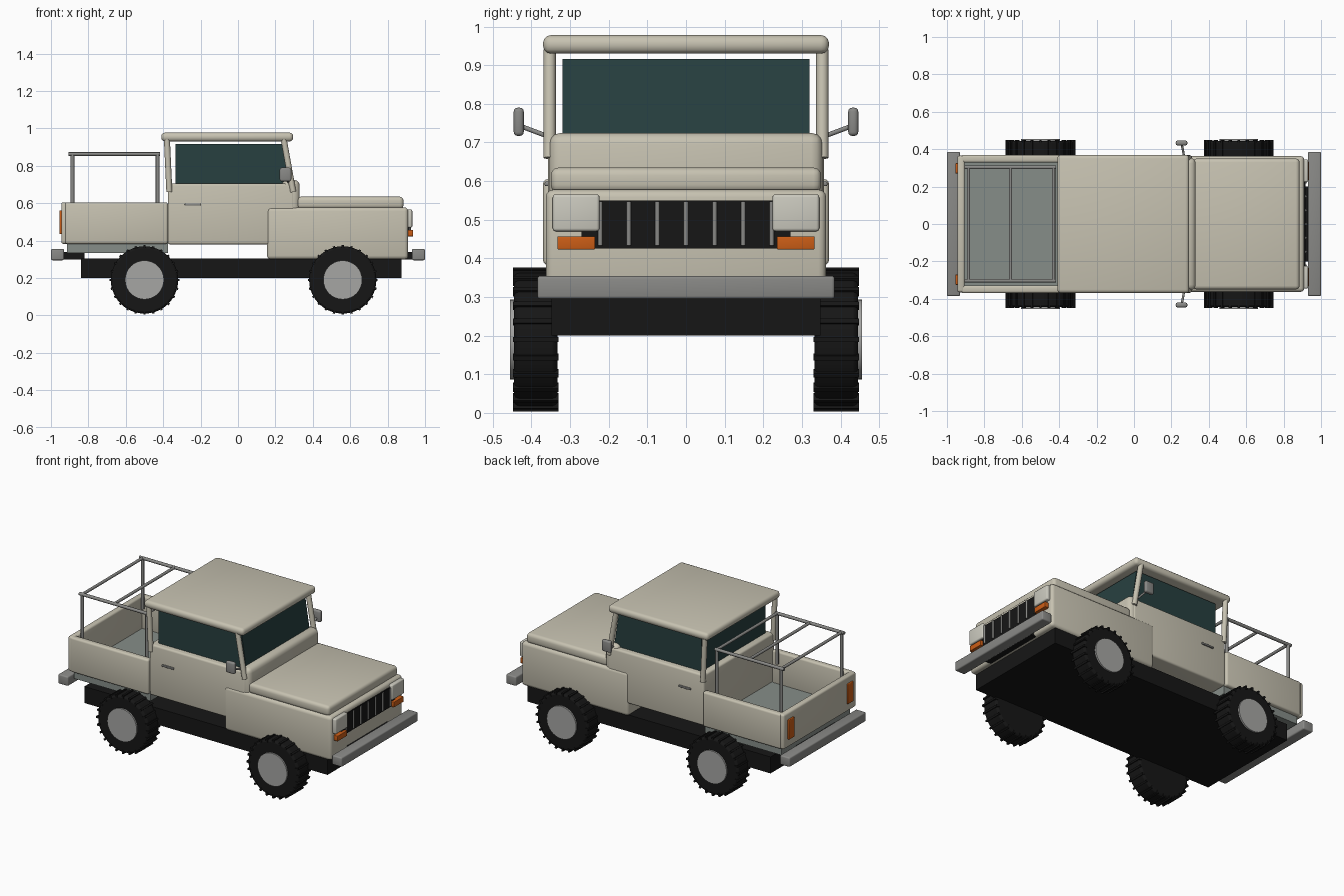
import bpy
from math import cos, sin, pi
from mathutils import Vector

old = bpy.data.objects.get("Cube")
if old:
    bpy.data.objects.remove(old)


def material(name, rgb):
    m = bpy.data.materials.new(name)
    m.use_nodes = True
    m.diffuse_color = (*rgb, 1)
    node = m.node_tree.nodes["Principled BSDF"]
    node.inputs["Base Color"].default_value = (*rgb, 1)
    node.inputs["Roughness"].default_value = 0.6
    return m


BODY = material("cream paint", (0.57, 0.54, 0.44))
GLASS = material("dark teal glass", (0.02, 0.05, 0.05))
RUBBER = material("black rubber", (0.008, 0.008, 0.008))
METAL = material("grey metal", (0.25, 0.25, 0.24))
FLOOR = material("grey green floor", (0.24, 0.27, 0.25))
HUB = material("light hub grey", (0.38, 0.38, 0.37))
LAMP = material("off white lamp", (0.6, 0.59, 0.52))
AMBER = material("amber lamp", (0.6, 0.11, 0.008))


def finish(ob, name, mat, angle=0.6):
    ob.name = name
    ob.data.materials.append(mat)
    bpy.ops.object.shade_smooth_by_angle(angle=angle)
    return ob


def box(name, x, y, z, mat, bevel=0.0):
    """Box from (min, max) ranges, with optional rounded edges."""
    bpy.ops.mesh.primitive_cube_add(size=1)
    ob = bpy.context.object
    lo, hi = Vector((x[0], y[0], z[0])), Vector((x[1], y[1], z[1]))
    for v in ob.data.vertices:
        v.co = [(a + b) / 2 + c * (b - a) for a, b, c in zip(lo, hi, v.co)]
    if bevel:
        mod = ob.modifiers.new("Rounded", "BEVEL")
        mod.width, mod.segments = bevel, 3
        bpy.ops.object.modifier_apply(modifier="Rounded")
    return finish(ob, name, mat)


def rod(name, a, b, radius, mat, sides=12):
    """Cylinder between two points."""
    a, b = Vector(a), Vector(b)
    bpy.ops.mesh.primitive_cylinder_add(vertices=sides, radius=radius, depth=(b - a).length)
    ob = bpy.context.object
    ob.location = (a + b) / 2
    ob.rotation_euler = (b - a).to_track_quat("Z", "Y").to_euler()
    return finish(ob, name, mat)


def span(s, a, b):
    """Range mirrored to side s."""
    return tuple(sorted((s * a, s * b)))


SIDES = (("left", 1), ("right", -1))

# Chassis and bumpers
box("chassis", (-0.84, 0.875), (-0.348, 0.348), (0.2, 0.305), RUBBER)
box("front_bumper", (0.93, 1.0), (-0.385, 0.385), (0.295, 0.355), METAL, 0.008)
box("rear_bumper", (-1.0, -0.93), (-0.385, 0.385), (0.295, 0.355), METAL, 0.008)
box("front_bumper_mount", (0.86, 0.94), (-0.2, 0.2), (0.3, 0.34), RUBBER)
box("rear_bumper_mount", (-0.94, -0.82), (-0.2, 0.2), (0.3, 0.34), RUBBER)

# Main body
box("front_body", (0.155, 0.91), (-0.363, 0.363), (0.3, 0.578), BODY, 0.02)
box("bonnet", (0.315, 0.885), (-0.35, 0.35), (0.57, 0.635), BODY, 0.02)
box("cab", (-0.375, 0.3), (-0.357, 0.357), (0.38, 0.705), BODY, 0.012)
box("cowl", (0.235, 0.33), (-0.354, 0.354), (0.5, 0.725), BODY, 0.03)
box("roof", (-0.41, 0.295), (-0.37, 0.37), (0.93, 0.978), BODY, 0.02)

# Cab glass with raked windscreen
glass = box("cab_glass", (-0.335, 0.285), (-0.32, 0.32), (0.69, 0.916), GLASS)
for v in glass.data.vertices:
    if v.co.x > 0 and v.co.z > 0.8:
        v.co.x = 0.25

# Cargo bed
box("bed_floor", (-0.915, -0.375), (-0.345, 0.345), (0.335, 0.4), FLOOR)
box("tailgate", (-0.945, -0.905), (-0.365, 0.365), (0.383, 0.605), BODY, 0.012)
for side, s in SIDES:
    box(side + "_bed_wall", (-0.925, -0.375), span(s, 0.328, 0.37), (0.383, 0.605), BODY, 0.012)
    box(side + "_tail_lamp", (-0.955, -0.94), span(s, 0.27, 0.325), (0.435, 0.562), AMBER, 0.004)

# Grille
box("grille", (0.9, 0.917), (-0.27, 0.27), (0.425, 0.55), RUBBER)
for i in range(-3, 4):
    rod("grille_bar", (0.918, i * 0.074, 0.433), (0.918, i * 0.074, 0.547), 0.006, METAL)

for side, s in SIDES:
    # Front lamps
    box(side + "_headlamp", (0.9, 0.932), span(s, 0.224, 0.345), (0.47, 0.566), LAMP, 0.008)
    box(side + "_indicator", (0.9, 0.936), span(s, 0.235, 0.333), (0.423, 0.457), AMBER, 0.003)
    # Pillars
    rod(side + "_front_pillar", (0.295, s * 0.353, 0.66), (0.245, s * 0.353, 0.94), 0.016, BODY)
    rod(side + "_rear_pillar", (-0.367, s * 0.353, 0.66), (-0.38, s * 0.353, 0.94), 0.016, BODY)
    # Door handle and mirror
    box(side + "_door_handle", (-0.285, -0.2), span(s, 0.35, 0.366), (0.587, 0.599), METAL, 0.004)
    rod(side + "_mirror_arm", (0.27, s * 0.35, 0.713), (0.255, s * 0.43, 0.743), 0.006, METAL)
    box(side + "_mirror", (0.223, 0.285), span(s, 0.42, 0.446), (0.717, 0.79), METAL, 0.01)
    # Rack side rail and posts
    rod(side + "_rack_rail", (-0.905, s * 0.303, 0.863), (-0.418, s * 0.303, 0.863), 0.01, METAL)
    for x in (-0.885, -0.43):
        rod(side + "_rack_post", (x, s * 0.303, 0.54), (x, s * 0.303, 0.863), 0.01, METAL)

# Rack cross bars
for x in (-0.885, -0.66, -0.43):
    rod("rack_cross_bar", (x, -0.303, 0.863), (x, 0.303, 0.863), 0.009, METAL)

# Wheels with tread bars and hub caps
TREADS = 24
for end, x in (("front", 0.56), ("rear", -0.5)):
    for side, s in SIDES:
        name = end + "_" + side
        tyre = rod(name + "_tyre", (x, s * 0.333, 0.19), (x, s * 0.445, 0.19), 0.18, RUBBER, 40)
        mod = tyre.modifiers.new("Rounded", "BEVEL")
        mod.width, mod.segments = 0.012, 2
        for i in range(TREADS):
            a = 2 * pi * i / TREADS
            bpy.ops.mesh.primitive_cube_add(size=1)
            bar = bpy.context.object
            bar.scale = (0.012, 0.118, 0.022)
            bar.location = (x + 0.175 * sin(a), s * 0.389, 0.19 + 0.175 * cos(a))
            bar.rotation_euler = (0, a, 0)
            finish(bar, name + "_tread", RUBBER)
        hub = rod(name + "_hub_cap", (x, s * 0.43, 0.19), (x, s * 0.455, 0.19), 0.104, HUB, 32)
        bpy.ops.object.shade_smooth()
